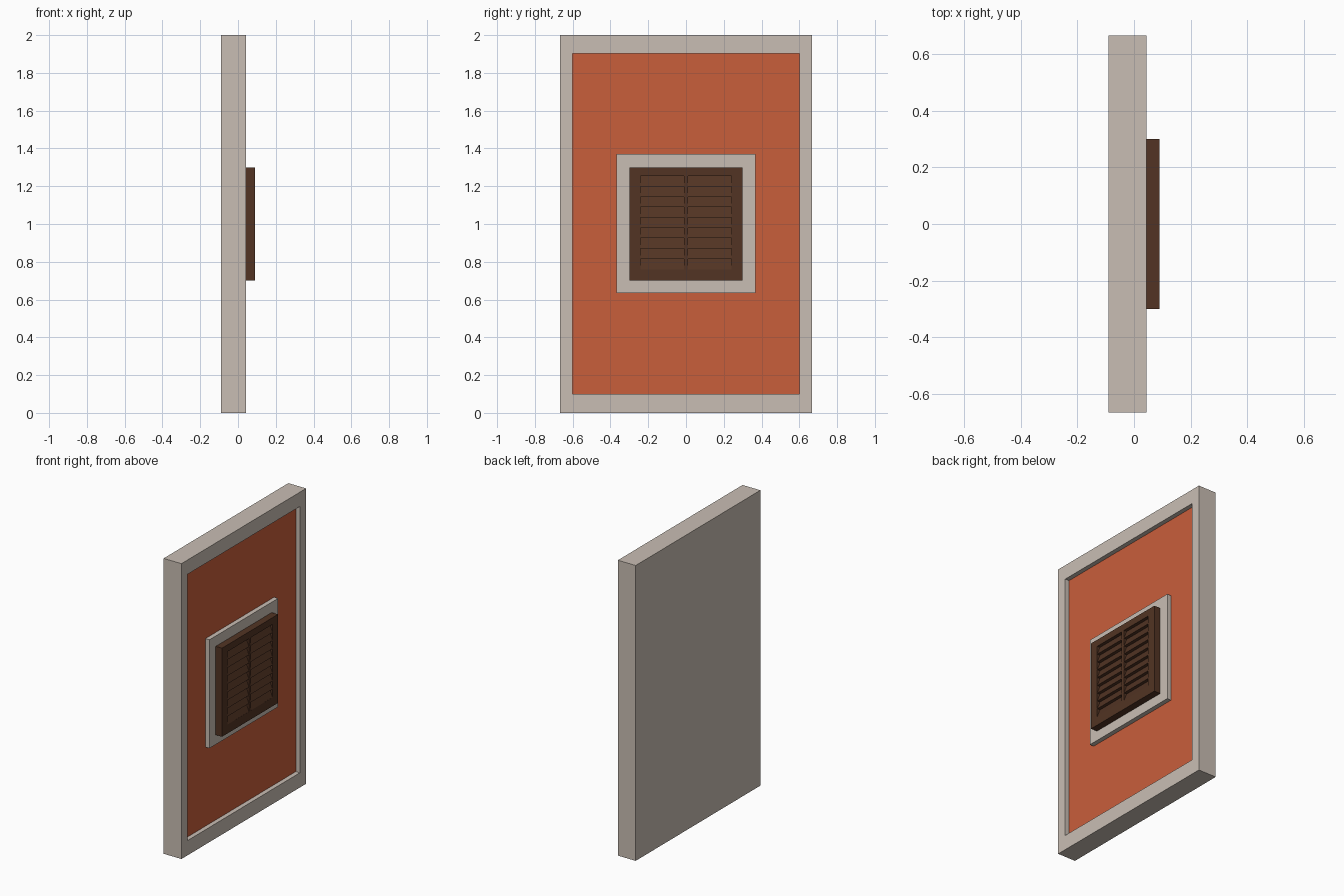
import bpy, bmesh

if "Cube" in bpy.data.objects:
    bpy.data.objects.remove(bpy.data.objects["Cube"])

BACK, FACE, FRONT = -0.09, 0.0433, 0.09   # wall back, wall face, shutter face
FLOOR = 0.013                             # bottom of the recessed panel


def material(name, rgb):
    m = bpy.data.materials.new(name)
    m.diffuse_color = (*rgb, 1)
    m.use_nodes = True
    m.node_tree.nodes["Principled BSDF"].inputs["Base Color"].default_value = m.diffuse_color
    return m


stone = material("beige stone", (0.584, 0.515, 0.456))
plaster = material("orange plaster", (0.584, 0.112, 0.044))
wood = material("dark brown wood", (0.084, 0.034, 0.017))


def prism_x(bm, x0, x1, y, z0, z1):
    """Box spanning x0..x1, +-y and z0..z1; returns its face on the +x side."""
    for v in bmesh.ops.create_cube(bm, size=1)["verts"]:
        v.co = (x1 if v.co.x > 0 else x0, y if v.co.y > 0 else -y,
                z1 if v.co.z > 0 else z0)
    bm.normal_update()
    return max(bm.faces, key=lambda f: f.normal.x)


def finish(bm, name, mats):
    bmesh.ops.recalc_face_normals(bm, faces=bm.faces)
    me = bpy.data.meshes.new(name)
    bm.to_mesh(me)
    bm.free()
    for m in mats:
        me.materials.append(m)
    ob = bpy.data.objects.new(name, me)
    bpy.context.collection.objects.link(ob)
    return ob


# Wall slab with a sunken plaster panel
bm = bmesh.new()
face = prism_x(bm, BACK, FACE, 0.667, 0, 2)
for x in (FACE, FLOOR):
    bmesh.ops.inset_individual(bm, faces=[face], thickness=0.01)
    for v in face.verts:
        v.co = (x, 0.6 if v.co.y > 0 else -0.6, 1.903 if v.co.z > 1 else 0.1)
face.material_index = 1
finish(bm, "wall", [stone, plaster])

# Window surround, flush with the wall border
bm = bmesh.new()
prism_x(bm, FLOOR, FACE, 0.367, 0.635, 1.37)
finish(bm, "window_surround", [stone])

# Shutter board
bm = bmesh.new()
prism_x(bm, FACE, FRONT, 0.3, 0.7, 1.3)
shutter = finish(bm, "shutters", [wood])

# Louvres: a sawtooth profile cut into each leaf
SLATS, TOP, BOTTOM, DEPTH = 9, 1.254, 0.76, 0.022
pitch = (TOP - BOTTOM) / SLATS
profile = [(FRONT + 0.03, BOTTOM), (FRONT + 0.03, TOP)]
for i in range(SLATS):
    z = TOP - i * pitch
    profile += [(FRONT - DEPTH, z), (FRONT - 0.0005, z - pitch)]
for side in (-1, 1):
    bm = bmesh.new()
    f = bm.faces.new([bm.verts.new((x, side * 0.011, z)) for x, z in profile])
    new = bmesh.ops.extrude_face_region(bm, geom=[f])["geom"]
    bmesh.ops.translate(bm, vec=(0, side * 0.231, 0),
                        verts=[g for g in new if isinstance(g, bmesh.types.BMVert)])
    cutter = finish(bm, "louvre_cutter", [wood])
    cutter.hide_render = True
    mod = shutter.modifiers.new("louvres", "BOOLEAN")
    mod.operation, mod.solver, mod.object = "DIFFERENCE", "EXACT", cutter
    bpy.context.view_layer.objects.active = shutter
    bpy.ops.object.modifier_apply(modifier=mod.name)
    bpy.data.objects.remove(cutter)
